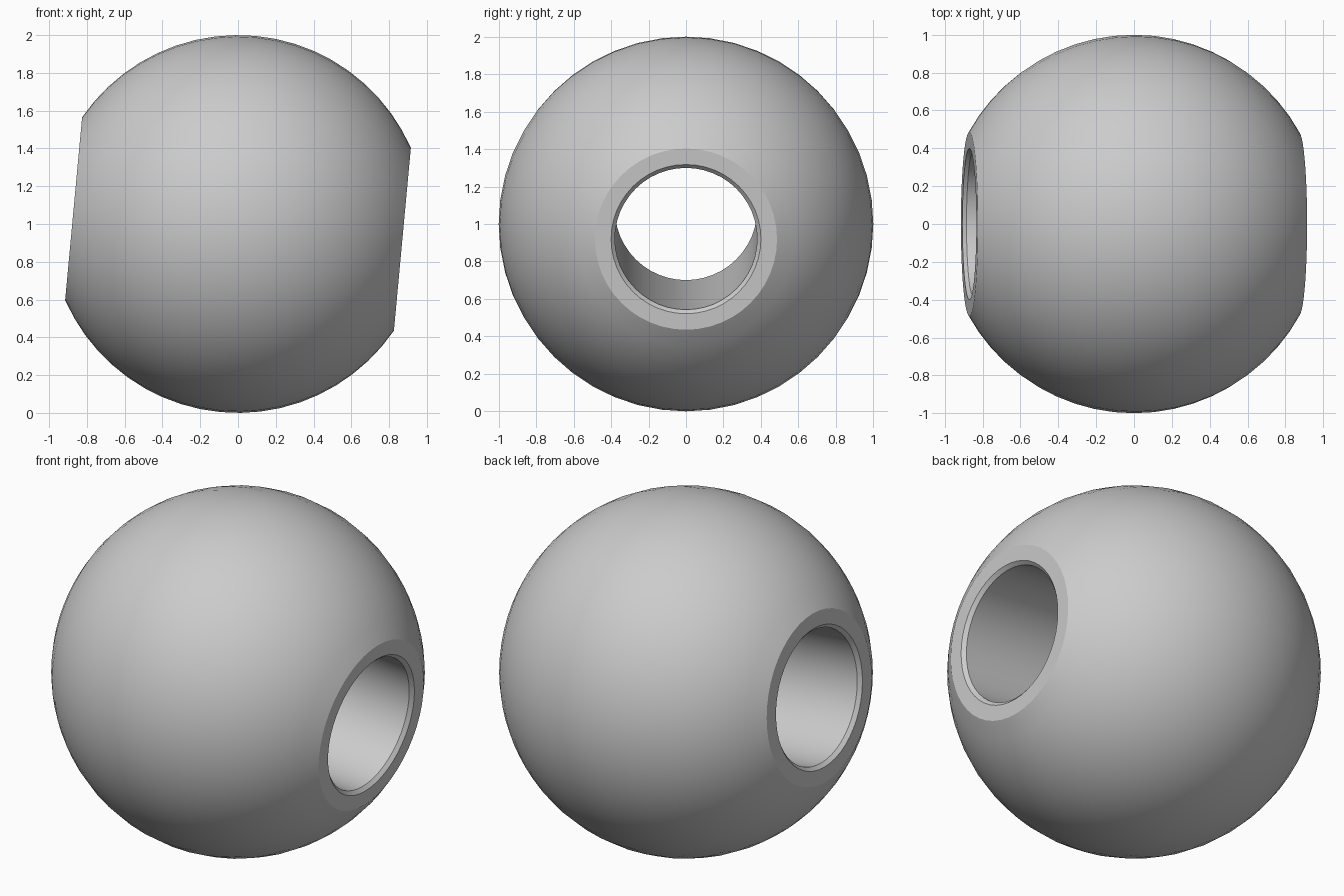
import bpy, bmesh
from math import sin, cos, acos, pi, radians, sqrt
from mathutils import Matrix, Vector

SEGMENTS = 48
RADIUS = 1.0
FLAT = 0.874          # distance from centre to each flat face
BORE, RIM, CHAMFER = 0.38, 0.4, 0.02
ARC_STEPS = 20
TILT = radians(5.3)

cube = bpy.data.objects.get("Cube")
if cube:
    bpy.data.objects.remove(cube, do_unlink=True)

# Plain grey metal
grey = bpy.data.materials.new("grey metal")
grey.use_nodes = True
colour = (0.6, 0.6, 0.6, 1)
grey.diffuse_color = colour
grey.node_tree.nodes["Principled BSDF"].inputs["Base Color"].default_value = colour

# Closed cross-section as (distance along axis, radius): outer arc, flats, chamfered bore
start = acos(FLAT / RADIUS)
angles = [start + (pi - 2 * start) * i / ARC_STEPS for i in range(ARC_STEPS + 1)]
profile = [(RADIUS * cos(a), RADIUS * sin(a)) for a in angles]
profile += [(-FLAT, RIM), (CHAMFER - FLAT, BORE), (FLAT - CHAMFER, BORE), (FLAT, RIM)]

# Turn the cross-section around the bore axis
bm = bmesh.new()
verts = [bm.verts.new((x, 0, r)) for x, r in profile]
edges = [bm.edges.new((v, verts[(i + 1) % len(verts)])) for i, v in enumerate(verts)]
bmesh.ops.spin(bm, geom=verts + edges, cent=(0, 0, 0), axis=(1, 0, 0),
               angle=2 * pi, steps=SEGMENTS, use_merge=True)
bmesh.ops.remove_doubles(bm, verts=bm.verts[:], dist=0.0001)
bmesh.ops.recalc_face_normals(bm, faces=bm.faces[:])

# Tilt the bore and stand the ball on the ground
bm.transform(Matrix.Translation((0, 0, RADIUS)) @ Matrix.Rotation(TILT, 4, 'Y'))
mesh = bpy.data.meshes.new("bored_ball")
bm.to_mesh(mesh)
bm.free()
mesh.materials.append(grey)
ball = bpy.data.objects.new("bored_ball", mesh)
bpy.context.collection.objects.link(ball)

# Smooth ball and bore, crisp rims
bpy.ops.object.select_all(action='DESELECT')
ball.select_set(True)
bpy.context.view_layer.objects.active = ball
bpy.ops.object.shade_smooth_by_angle(angle=radians(25))
